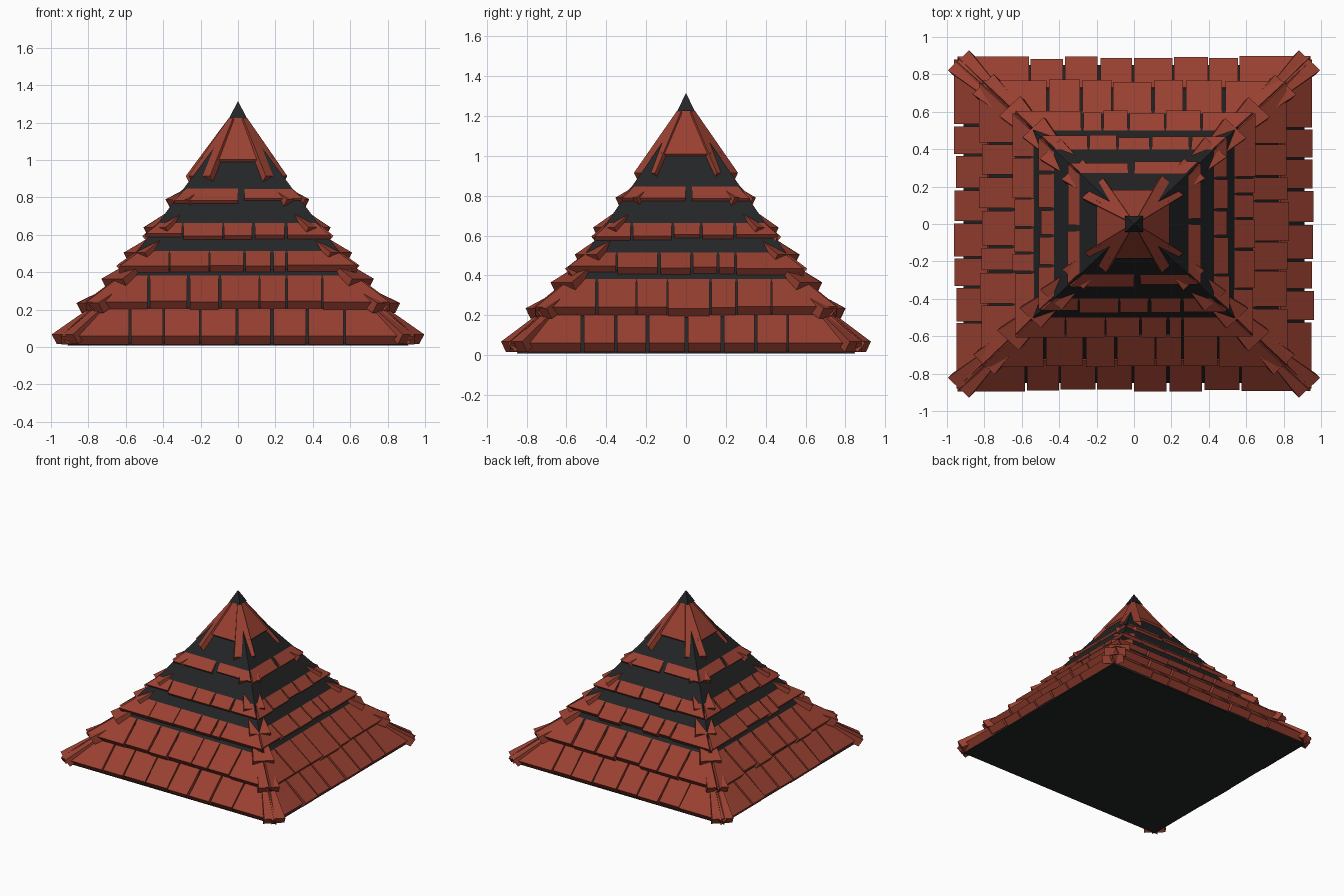
import bpy, bmesh, math, random
from mathutils import Vector, Matrix

if "Cube" in bpy.data.objects:
    bpy.data.objects.remove(bpy.data.objects["Cube"])

random.seed(4)
KX = 1.073          # the plan is slightly wider in x than in y


def material(name, rgb):
    m = bpy.data.materials.new(name)
    m.diffuse_color = (*rgb, 1)
    m.use_nodes = True
    m.node_tree.nodes["Principled BSDF"].inputs["Base Color"].default_value = m.diffuse_color
    return m


RED = material("brick red", (0.32, 0.052, 0.031))
DARK = material("charcoal", (0.017, 0.018, 0.019))


def finish(name, bm, mat):
    bmesh.ops.scale(bm, vec=(KX, 1, 1), verts=bm.verts)
    bmesh.ops.recalc_face_normals(bm, faces=bm.faces)
    me = bpy.data.meshes.new(name)
    bm.to_mesh(me)
    bm.free()
    me.materials.append(mat)
    bpy.context.collection.objects.link(bpy.data.objects.new(name, me))


def slab(bm, outer, drop, rot):
    """Tile from four outer corners, thickened by the drop vector."""
    pts = [Vector(p) for p in outer]
    pts += [p + Vector(drop) for p in pts]
    v = [bm.verts.new(rot @ p) for p in pts]
    for f in ((0, 1, 2, 3), (7, 6, 5, 4), (0, 4, 5, 1),
              (1, 5, 6, 2), (2, 6, 7, 3), (3, 7, 4, 0)):
        bm.faces.new([v[i] for i in f])


def pyramid(name, half, z0, z1):
    bm = bmesh.new()
    base = [bm.verts.new((x * half, y * half, z0))
            for x, y in ((-1, -1), (1, -1), (1, 1), (-1, 1))]
    top = bm.verts.new((0, 0, z1))
    bm.faces.new(base)
    for i in range(4):
        bm.faces.new((base[i], base[(i + 1) % 4], top))
    finish(name, bm, DARK)


# dark core under the tiles, and the pointed cap
pyramid("roof_core", 0.85, 0.008, 1.24)
pyramid("peak_cap", 0.044, 1.225, 1.315)

# tile rows: distance out and height of the lower edge, joints between tiles
ROWS = [
    (0.89, 0.060, (-0.53, -0.36, -0.185, 0.0, 0.18, 0.35, 0.52)),
    (0.765, 0.240, (-0.44, -0.26, -0.085, 0.12, 0.25, 0.43)),
    (0.60, 0.440, (-0.345, -0.145, 0.025, 0.16, 0.25)),
    (0.47, 0.600, (-0.27, -0.075, 0.075, 0.235)),
    (0.33, 0.790, (0.01,)),
    (0.18, 1.005, ()),
]
PEAK = (0.035, 1.225)
DV, DZ = 0.036, 0.045      # tile thickness, outward and downward

for r, (v0, z0, joints) in enumerate(ROWS):
    last = r == len(ROWS) - 1
    if last:
        v1, z1 = PEAK
        hw0, hw1 = 0.125, 0.03
    else:
        v1, z1 = ROWS[r + 1][0] - DV, ROWS[r + 1][1] - DZ + 0.01
        hw0, hw1 = v0 - 0.01, v1 - 0.01
    bm = bmesh.new()
    for side in range(4):
        rot = Matrix.Rotation(side * math.pi / 2, 3, 'Z')
        cuts = [-hw0] + [j + random.uniform(-0.012, 0.012) for j in joints] + [hw0]
        for i in range(len(cuts) - 1):
            gap = 0.016 if r == 4 else random.uniform(0.002, 0.009)
            a = cuts[i] + (gap if i else 0)
            b = cuts[i + 1] - (gap if i < len(cuts) - 2 else 0)
            # end tiles are trimmed along the hips
            ta = -hw1 if i == 0 else max(a, -hw1)
            tb = hw1 if i == len(cuts) - 2 else min(b, hw1)
            s = random.uniform(-0.008, 0.008)      # uneven lower edges
            vv, zz = v0 + s, z0 - s * 0.9 * (r > 0)
            slab(bm, ((a, -vv, zz), (b, -vv, zz), (tb, -v1, z1), (ta, -v1, z1)),
                 (0, DV, -DZ), rot)
    finish(f"tile_row_{r + 1}", bm, RED)

# hip tiles running down the four corners
HIPS = [(0.875, 0.068), (0.75, 0.235), (0.625, 0.365), (0.51, 0.505),
        (0.41, 0.64), (0.30, 0.79), (0.20, 0.915)]
R2 = math.sqrt(2)
bm = bmesh.new()
for side in range(4):
    for i, (c, z) in enumerate(HIPS):
        if i < len(HIPS) - 1:
            c1, z1 = HIPS[i + 1][0] - 0.03, HIPS[i + 1][1] - 0.035
            w1 = 0.045
        else:
            (c1, z1), w1 = PEAK, 0.015
        w = 0.075
        k = random.uniform(-0.012, 0.012) if i else 0.0   # slight twist
        rot = Matrix.Rotation(side * math.pi / 2 - math.pi / 4, 3, 'Z')
        slab(bm, ((c * R2, -w + k, z), (c * R2, w + k, z),
                  (c1 * R2, w1, z1), (c1 * R2, -w1, z1)),
             (-0.035, 0, -0.052), rot)
finish("hip_tiles", bm, RED)
